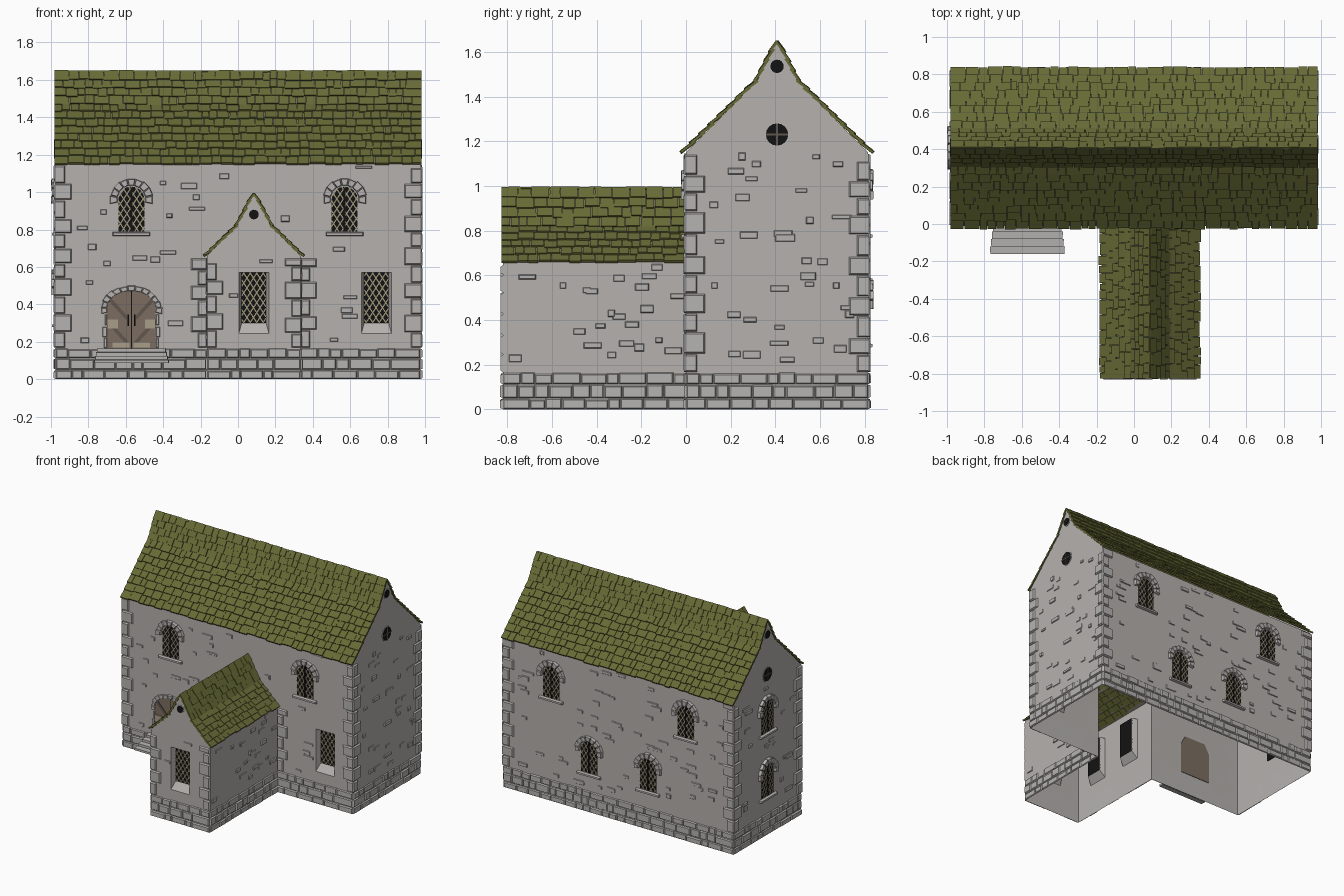
import bpy, bmesh, math, random
from mathutils import Matrix, Vector

if "Cube" in bpy.data.objects:
    bpy.data.objects.remove(bpy.data.objects["Cube"])
random.seed(7)
R = random.uniform

def mat(name, r, g, b):
    m = bpy.data.materials.new(name)
    m.diffuse_color = (r, g, b, 1)
    m.use_nodes = True
    m.node_tree.nodes["Principled BSDF"].inputs["Base Color"].default_value = m.diffuse_color
    return m

WALL = mat("plaster grey", .46, .44, .42)
STONE = mat("stone grey", .47, .455, .44)
TILE = mat("moss green tile", .135, .145, .036)
UNDER = mat("roof underside brown", .16, .13, .11)
BLACK = mat("window black", .006, .006, .006)
LEAD = mat("lattice beige", .36, .31, .2)
WOOD = mat("door brown", .2, .155, .12)
STRAP = mat("dark brown strap", .12, .095, .075)
PLATE = mat("door plate beige", .4, .34, .25)

class Part:
    """Collects faces and prisms into one named object."""
    def __init__(self, name):
        self.name, self.bm, self.mats = name, bmesh.new(), []
    def face(self, M, pts, m):
        if m not in self.mats:
            self.mats.append(m)
        f = self.bm.faces.new([self.bm.verts.new(M @ Vector(p)) for p in pts])
        f.material_index = self.mats.index(m)
    def prism(self, M, poly, d0, d1, m, inset=0):
        cx = sum(p[0] for p in poly) / len(poly)
        cy = sum(p[1] for p in poly) / len(poly)
        def shrink(x, c):
            return x - math.copysign(min(inset, abs(x - c)), x - c)
        lo = [(x, y, d0) for x, y in poly]
        hi = [(shrink(x, cx), shrink(y, cy), d1) for x, y in poly]
        self.face(M, hi, m)
        self.face(M, lo[::-1], m)
        for i in range(len(poly)):
            j = (i + 1) % len(poly)
            self.face(M, [lo[i], lo[j], hi[j], hi[i]], m)
    def box(self, M, u0, u1, z0, z1, d0, d1, m, inset=0):
        self.prism(M, [(u0, z0), (u1, z0), (u1, z1), (u0, z1)], d0, d1, m, inset)
    def done(self):
        me = bpy.data.meshes.new(self.name)
        self.bm.to_mesh(me)
        self.bm.free()
        for m in self.mats:
            me.materials.append(m)
        bpy.context.collection.objects.link(bpy.data.objects.new(self.name, me))

def frame(x, y, deg):
    """Wall frame: local x along the wall, y up, z outward."""
    return (Matrix.Translation((x, y, 0)) @ Matrix.Rotation(math.radians(deg), 4, 'Z')
            @ Matrix.Rotation(math.pi / 2, 4, 'X'))

FRONT, BACK = frame(0, 0, 0), frame(0, .815, 180)
RIGHT, LEFT = frame(.975, .4075, 90), frame(-.975, .4075, 270)
W_FRONT, W_RIGHT, W_LEFT = frame(.085, -.82, 0), frame(.335, 0, 90), frame(-.165, 0, 270)
MAIN_PROFILE = [(.418, 1.15), (.09, 1.47), (0, 1.645)]
WING_PROFILE = [(.255, .66), (.09, .82), (0, .99)]

# walls: open-bottomed sheets with window holes
walls = Part("walls")
def wall(M, u0, u1, z1, holes=()):
    us = sorted({u0, u1, *[h[0] for h in holes], *[h[1] for h in holes]})
    zs = sorted({0, z1, *[h[2] for h in holes], *[h[3] for h in holes]})
    for a, b in zip(us, us[1:]):
        for c, d in zip(zs, zs[1:]):
            if not any(h[0] < (a + b) / 2 < h[1] and h[2] < (c + d) / 2 < h[3] for h in holes):
                walls.face(M, [(a, c, 0), (b, c, 0), (b, d, 0), (a, d, 0)], WALL)
def niche(u):
    return (u - .08, u + .08, .245, .57)
def gable(M, prof, half):
    (_, z0), (hk, zk), (_, za) = prof
    walls.face(M, [(-half, z0, 0), (half, z0, 0), (hk, zk, 0), (0, za, 0), (-hk, zk, 0)], WALL)

wall(FRONT, -.975, .975, 1.15, [(-.165, .335, 0, .66), niche(.74)])
wall(BACK, -.975, .975, 1.15)
wall(RIGHT, -.4075, .4075, 1.15)
wall(LEFT, -.4075, .4075, 1.15)
wall(W_FRONT, -.25, .25, .66, [niche(0)])
wall(W_RIGHT, -.82, 0, .66)
wall(W_LEFT, 0, .82, .66, [niche(.24), niche(.6)])
gable(RIGHT, MAIN_PROFILE, .4075)
gable(LEFT, MAIN_PROFILE, .4075)
gable(W_FRONT, WING_PROFILE, .25)

# windows
win = Part("windows")
def lattice(M, poly, d, pitch=.029):
    for s in (-1, 1):
        dr = Vector((.55 * s, .835)).normalized()
        n = Vector((-dr.y, dr.x))
        proj = [n.dot(Vector(p)) for p in poly]
        k = min(proj) + pitch / 2
        while k < max(proj):
            t0, t1 = -9, 9
            for a, b in zip(poly, poly[1:] + poly[:1]):      # clip to convex pane
                e = Vector((a[1] - b[1], b[0] - a[0]))
                c, v = e.dot(n * k - Vector(a)), e.dot(dr)
                if abs(v) > 1e-9:
                    if v > 0: t0 = max(t0, -c / v)
                    else: t1 = min(t1, -c / v)
            if t1 - t0 > .01:
                p, q, w = n * k + dr * t0, n * k + dr * t1, n * .0032
                win.prism(M, [tuple(p - w), tuple(q - w), tuple(q + w), tuple(p + w)][::-1], d, d + .004, LEAD)
            k += pitch
def niche_window(M, u):
    a, b, c, d = niche(u)
    F = [(a, c, 0), (b, c, 0), (b, d, 0), (a, d, 0)]
    B = [(a + .015, .3, -.04), (b - .015, .3, -.04), (b - .015, d, -.04), (a + .015, d, -.04)]
    for i in range(4):
        j = (i + 1) % 4
        walls.face(M, [F[i], F[j], B[j], B[i]], WALL)
    win.face(M, B, BLACK)
    lattice(M, [p[:2] for p in B], -.039)
def ring(part, M, u, z, ri, ro, squash, n, d):
    for i in range(n):
        a0, a1 = [math.radians(-12 + 204 * (i + k) / n) for k in (.03, .97)]
        o = ro + R(-.004, .006)
        part.prism(M, [(u + r * math.cos(a), z + (r - ri + ri * squash) * math.sin(a))
                       for r, a in ((ri, a0), (o, a0), (o, a1), (ri, a1))], 0, d + R(-.004, 0), STONE, .003)
def arched_window(M, u, z):
    pane = [(u - .07, z + .02), (u + .07, z + .02)] + [
        (u + .07 * math.cos(a * math.pi / 8), z + .19 + .07 * math.sin(a * math.pi / 8)) for a in range(9)]
    win.prism(M, pane, -.006, .002, BLACK)
    lattice(M, pane, .002)
    win.box(M, u - .005, u + .005, z + .02, z + .255, .002, .007, BLACK)
    win.box(M, u - .1, u + .1, z - .005, z + .016, 0, .02, STONE, .004)
    ring(win, M, u, z + .19, .076, .115, 1, 9, .024)
def round_window(M, z, r):
    disc = lambda q: [(q * math.cos(i * math.pi / 8), z + q * math.sin(i * math.pi / 8)) for i in range(16)]
    win.prism(M, disc(r + .006), 0, .003, STONE)
    win.prism(M, disc(r), .001, .005, BLACK)
    if r > .04:
        win.box(M, -.004, .004, z - r, z + r, .005, .008, STRAP)
        win.box(M, -r, r, z - .004, z + .004, .005, .008, STRAP)

for M, u in ((FRONT, .74), (W_FRONT, 0), (W_LEFT, .24), (W_LEFT, .6)):
    niche_window(M, u)
ARCHED = [(FRONT, -.57, .77), (FRONT, .57, .77), (BACK, -.57, .77), (BACK, .57, .77),
          (BACK, -.25, .28), (BACK, .25, .28), (LEFT, 0, .28), (LEFT, 0, .77)]
for w in ARCHED:
    arched_window(*w)
for M, z, r in ((RIGHT, 1.23, .05), (RIGHT, 1.535, .03), (LEFT, 1.23, .05), (LEFT, 1.535, .03), (W_FRONT, .88, .026)):
    round_window(M, z, r)
win.done()
walls.done()

# stone base course
base = Part("stone_base")
for M, u0, u1 in ((FRONT, -.975, -.165), (FRONT, .335, .975), (BACK, -.975, .975), (RIGHT, -.4075, .4075),
                  (LEFT, -.4075, .4075), (W_FRONT, -.25, .25), (W_RIGHT, -.82, 0), (W_LEFT, 0, .82)):
    for z0, z1 in ((0, .05), (.05, .112), (.112, .165)):
        u = u0
        while u < u1 - .001:
            e = u + R(.05, .13)
            e = u1 if e > u1 - .04 else e
            base.box(M, u + .001, e - .001, z0 + .001, z1 - R(0, .008), 0, R(.005, .012), STONE, .005)
            u = e
base.done()

# corner quoins
quoins = Part("corner_quoins")
def quoin(M, u, s, z1, out=.01):
    z, i = .168, 0
    while z < z1 - .04:
        h = min(R(.075, .1), z1 - z)
        a, b = sorted((u - s * out, u + s * (.085 if i % 2 else .05)))
        quoins.box(M, a, b, z, z + h - .006, 0, .011, STONE, .006)
        z, i = z + h, i + 1
for M, half in ((FRONT, .975), (BACK, .975), (RIGHT, .4075), (LEFT, .4075)):
    quoin(M, -half, 1, 1.15)
    quoin(M, half, -1, 1.15)
quoin(W_FRONT, -.25, 1, .65, .004)
quoin(W_FRONT, .25, -1, .65, .004)
quoin(FRONT, -.165, -1, .65, 0)
quoin(FRONT, .335, 1, .65, 0)
quoins.done()

# scattered wall stones, kept clear of openings
stones = Part("wall_stones")
for M, u0, u1, z1, n in ((FRONT, -.88, .88, 1.13, 75), (BACK, -.88, .88, 1.13, 85), (RIGHT, -.31, .31, 1.18, 32),
                         (LEFT, -.31, .31, 1.13, 32), (W_FRONT, -.16, .16, .64, 8), (W_RIGHT, -.8, -.03, .64, 22),
                         (W_LEFT, .03, .8, .64, 22)):
    avoid = [(u - .13, u + .13, z - .03, z + .32) for m, u, z in ARCHED if m is M]
    if M is FRONT:
        avoid += [(-.75, -.39, 0, .52), (-.26, .43, 0, .7), (-.04, .21, .6, 1.02), niche(.74)]
    if M is W_FRONT: avoid.append(niche(0))
    if M is W_LEFT: avoid += [niche(.24), niche(.6)]
    for _ in range(n):
        w, h, u, z = R(.03, .09), R(.018, .035), R(u0, u1), R(.19, z1)
        if not any(a < u + w and u < b and c < z + h and z < d for a, b, c, d in avoid) and u + w < u1 + .04:
            stones.box(M, u, u + w, z, min(z + h, z1 + .01), 0, R(.003, .008), STONE, .003)
for M, u in ((W_RIGHT, -.55), (RIGHT, -.28), (RIGHT, .265)):
    stones.box(M, u - .014, u + .014, .54, .568, 0, .009, STONE, .003)
stones.done()

# roofs: brown sheet under overlapping tiles
def roof(name, M, prof, L, row):
    P = Part(name)
    for s in (1, -1):
        for (h0, z0), (h1, z1) in zip(prof, prof[1:]):
            P.face(M, [(s * h0, z0, 0), (s * h0, z0, -L), (s * h1, z1, -L), (s * h1, z1, 0)], UNDER)
            V = Vector((s * (h1 - h0), z1 - z0, 0))
            ln = V.length
            V.normalize()
            U = Vector((0, 0, -s))
            S = Matrix((U, V, U.cross(V))).transposed().to_4x4()
            S.translation = (s * h0, z0, 0 if s > 0 else -L)
            rows = round(ln / row)
            rh = ln / rows
            for r in range(rows):
                tl = min(rh * 1.3, ln - r * rh + .004)
                u = -.008
                while u < L + .007:
                    e = u + R(.035, .085)
                    e = L + .008 if e > L - .025 else e
                    drop = R(0, .012)
                    T = (M @ S @ Matrix.Translation((0, r * rh - drop, R(.007, .011)))
                         @ Matrix.Rotation(-math.atan(.009 / tl), 4, 'X'))
                    P.box(T, u + .0015, e - .0015, 0, tl + drop, -.006, .006, TILE)
                    u = e
    P.done()
roof("main_roof", RIGHT, MAIN_PROFILE, 1.95, .055)
roof("wing_roof", W_FRONT, WING_PROFILE, .82, .05)

# door with straps, plates, handles and stone surround
door = Part("door")
D = frame(-.57, 0, 0)
door.prism(D, [(-.13, .165), (.13, .165), (.13, .4), (.09, .47), (-.09, .47), (-.13, .4)], -.004, .004, WOOD)
door.box(D, -.002, .002, .165, .47, .004, .006, BLACK)
for s in (-1, 1):
    for z in (.2, .33):
        q = [(s * .015, z), (s * .03, z - .012), (s * .118, z + .085), (s * .105, z + .1)]
        door.prism(D, q if s > 0 else q[::-1], .004, .008, STRAP)
    a, b = sorted((s * .13, s * .072))
    door.box(D, a, b, .27, .32, .004, .009, PLATE)
    a, b = sorted((s * .01, s * .1))
    door.box(D, a, b, .168, .195, .004, .009, PLATE)
    a, b = sorted((s * .013, s * .022))
    door.box(D, a, b, .285, .345, .004, .014, BLACK)
    for z in (.166, .225, .29):
        a, b = sorted((s * .131, s * R(.14, .158)))
        door.box(D, a, b, z, z + .055, 0, .01, STONE, .003)
ring(door, D, 0, .375, .132, .16, .73, 13, .012)
door.done()

# entrance steps
steps = Part("entrance_steps")
for i in range(4):
    e = .2 - .005 * (3 - i)
    steps.box(D, -e, e, .085, .165 - .02 * i, .04 * i, .04 * (i + 1), STONE, .002)
steps.done()
